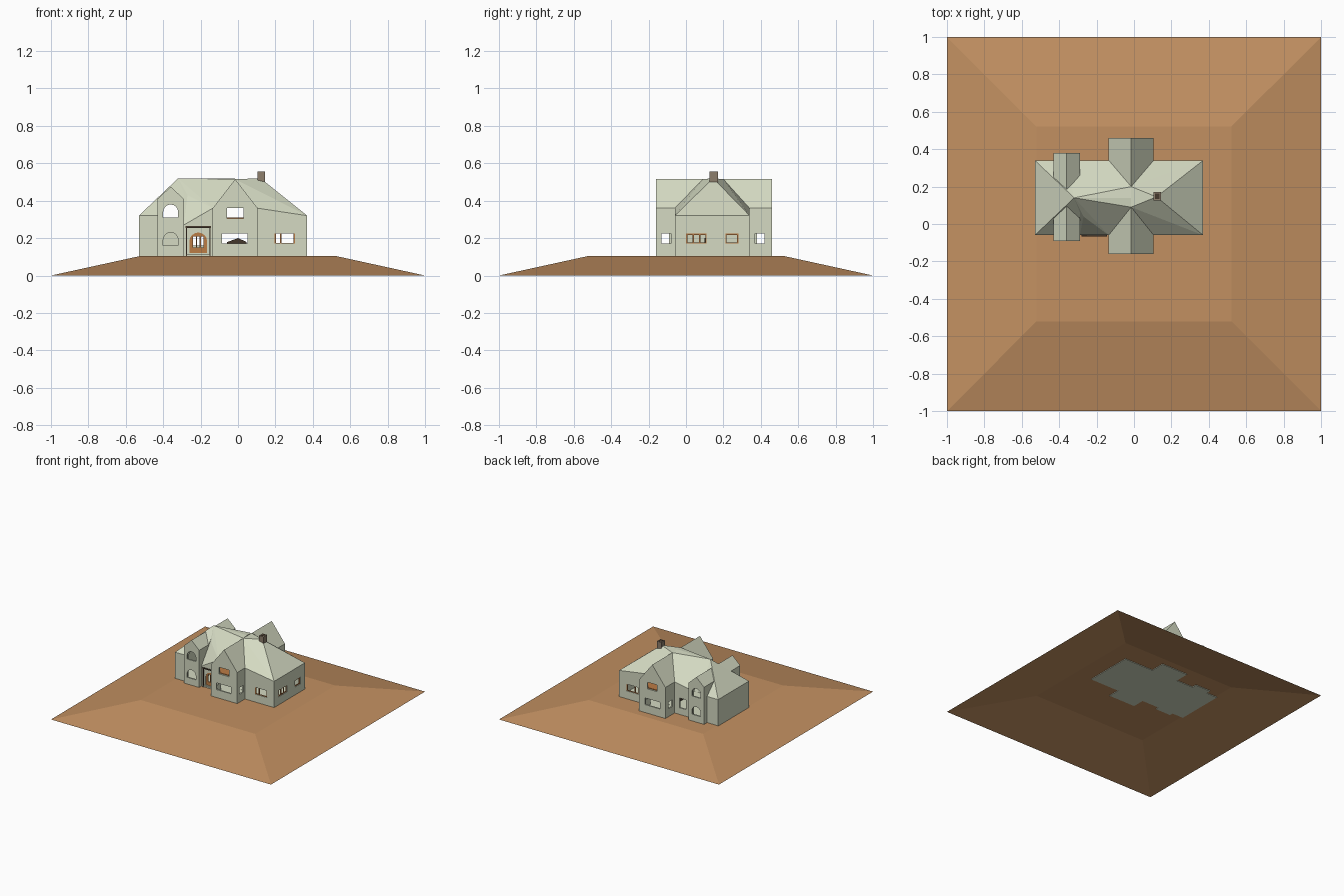
import bpy, bmesh, math

cube = bpy.data.objects.get("Cube")
if cube:
    bpy.data.objects.remove(cube, do_unlink=True)


def material(name, rgb):
    m = bpy.data.materials.new(name)
    m.use_nodes = True
    m.diffuse_color = (*rgb, 1)
    m.node_tree.nodes["Principled BSDF"].inputs["Base Color"].default_value = (*rgb, 1)
    return m


PALE = material("pale sage plaster", (0.66, 0.70, 0.54))
EARTH = material("tan earth", (0.54, 0.28, 0.12))
WOOD = material("orange wood", (0.50, 0.20, 0.06))
DARK = material("dark brown wood", (0.06, 0.04, 0.025))
STONE = material("chimney stone", (0.27, 0.21, 0.15))

Z0, T = 0.1, 0.012          # house base and wall thickness
FRONT, BACK, MID = -0.06, 0.34, 0.14


def hull(name, points, mat=None, inset=0):
    """Convex solid round the points, optionally shrunk by a wall thickness."""
    bm = bmesh.new()
    for p in points:
        bm.verts.new(p)
    res = bmesh.ops.convex_hull(bm, input=bm.verts)
    loose = [v for v in bm.verts if not v.link_faces]
    bmesh.ops.delete(bm, geom=loose, context='VERTS')
    bmesh.ops.recalc_face_normals(bm, faces=bm.faces)
    bmesh.ops.dissolve_limit(bm, angle_limit=0.01, verts=bm.verts, edges=bm.edges)
    if inset:
        bm.normal_update()
        moves = [(v, v.normal * inset * min(v.calc_shell_factor(), 2.0)) for v in bm.verts]
        for v, d in moves:
            v.co -= d
    me = bpy.data.meshes.new(name)
    bm.to_mesh(me)
    bm.free()
    ob = bpy.data.objects.new(name, me)
    bpy.context.collection.objects.link(ob)
    if mat:
        me.materials.append(mat)
    return ob


def box(name, xs, ys, zs, mat=None):
    return hull(name, [(x, y, z) for x in xs for y in ys for z in zs], mat)


def arch(name, xs, ys, zs, mat=None):
    """Block with a half-round top."""
    cx, r = sum(xs) / 2, (xs[1] - xs[0]) / 2
    pts = [(x, y, zs[0]) for x in xs for y in ys]
    for i in range(9):
        a = math.pi * i / 8
        pts += [(cx + r * math.cos(a), y, zs[1] - r + r * math.sin(a)) for y in ys]
    return hull(name, pts, mat)


def combine(target, tool, operation):
    mod = target.modifiers.new("cut", 'BOOLEAN')
    mod.operation, mod.solver, mod.object = operation, 'EXACT', tool
    bpy.context.view_layer.objects.active = target
    bpy.ops.object.modifier_apply(modifier=mod.name)
    bpy.data.objects.remove(tool, do_unlink=True)


def base(x0, x1):
    return [(x, y, Z0) for x in (x0, x1) for y in (FRONT, BACK)]


def gable(x0, x1, y0, y1, eave, ridge):
    return [(x, y, z) for x in (x0, x1) for y in (y0, y1) for z in (Z0, eave)] + \
           [((x0 + x1) / 2, y, ridge) for y in (y0, y1)]


# Earth mound, open underneath
bm = bmesh.new()
rings = [[bm.verts.new((sx * s, sy * s, z)) for sx, sy in ((-1, -1), (1, -1), (1, 1), (-1, 1))]
         for s, z in ((1, 0), (0.52, 0.105))]
bm.faces.new(rings[1])
for i in range(4):
    j = (i + 1) % 4
    bm.faces.new((rings[0][i], rings[0][j], rings[1][j], rings[1][i]))
me = bpy.data.meshes.new("earth_mound")
bm.to_mesh(me)
bm.free()
me.materials.append(EARTH)
bpy.context.collection.objects.link(bpy.data.objects.new("earth_mound", me))

# House volumes
hip_end = base(-0.53, -0.29) + [(x, y, 0.32) for x in (-0.53, -0.29) for y in (FRONT, BACK)] \
    + [(-0.32, MID, 0.52), (-0.29, MID, 0.52)]
porch_wing = base(-0.29, -0.015) + [
    (-0.36, 0.04, Z0), (-0.36, BACK, Z0), (-0.36, BACK, 0.32),
    (-0.29, FRONT, 0.27), (-0.135, FRONT, 0.36), (-0.27, 0.04, 0.43),
    (-0.32, MID, 0.52), (-0.015, MID, 0.52), (-0.015, 0.09, 0.515),
    (-0.015, 0.2, 0.515), (-0.135, BACK, 0.36)]
side_wing = base(-0.015, 0.37) + [(0.12, 0.145, 0.52)]
for y, top in ((FRONT, 0.09), (BACK, 0.2)):
    side_wing += [(0.37, y, 0.32), (0.105, y, 0.36), (-0.015, top, 0.515)]
cross_gable = gable(-0.135, 0.105, -0.16, 0.46, 0.36, 0.515)
tower_gable = gable(-0.43, -0.29, -0.09, 0.38, 0.41, 0.475)
volumes = [cross_gable, tower_gable, hip_end, porch_wing, side_wing]

house = hull("house_walls_and_roof", volumes[0], PALE)
for v in volumes[1:]:
    combine(house, hull("volume", v), 'UNION')
rooms = hull("rooms", volumes[0], None, T)
for v in volumes[1:]:
    combine(rooms, hull("room", v, None, T), 'UNION')
combine(house, rooms, 'DIFFERENCE')

# Window and door openings; long cutters open both opposite walls
ALL_Y, SILL = (-0.3, 0.6), (0.17, 0.225)
openings = [
    (arch, (-0.4, -0.32), ALL_Y, (0.31, 0.38)),
    (arch, (-0.4, -0.32), ALL_Y, (0.16, 0.23)),
    (box, (-0.06, 0.03), ALL_Y, (0.305, 0.36)),
    (box, (-0.085, 0.05), ALL_Y, SILL),
    (box, (0.195, 0.305), ALL_Y, SILL),
    (box, (-0.2, 0.2), (-0.13, -0.08), SILL),
    (box, (-0.2, 0.2), (0.37, 0.42), SILL),
    (box, (0.32, 0.45), (0.0, 0.11), SILL),
    (box, (0.32, 0.45), (0.21, 0.28), SILL),
    (box, (-0.24, -0.18), (0.3, 0.45), (0.16, 0.24)),
    (box, (-0.275, -0.15), (-0.1, -0.035), (0.115, 0.255)),
]
for shape, xs, ys, zs in openings:
    combine(house, shape("opening", xs, ys, zs), 'DIFFERENCE')

# Recessed porch: door surround with an arched opening, mullions and lintel
surround = box("door_surround", (-0.273, -0.152), (-0.05, -0.042), (0.115, 0.253), PALE)
combine(surround, arch("opening", (-0.26, -0.165), (-0.1, 0), (0.12, 0.23)), 'DIFFERENCE')
door = arch("arched_door", (-0.26, -0.165), (-0.046, -0.038), (0.12, 0.23), WOOD)
combine(door, box("opening", (-0.24, -0.185), (-0.1, 0), (0.15, 0.21)), 'DIFFERENCE')
for x in (-0.225, -0.205):
    box("door_bar", (x, x + 0.006), (-0.045, -0.039), (0.15, 0.21), WOOD)
box("porch_lintel", (-0.28, -0.145), (-0.066, -0.05), (0.255, 0.264), DARK)
for x in (-0.278, -0.152):
    box("porch_post", (x, x + 0.006), (-0.064, -0.05), (0.105, 0.255), DARK)

# Wooden frames in the end wall and the side wing
F = 0.007
for y0, y1, bars in ((0.0, 0.11, (0.035, 0.07)), (0.21, 0.28, ())):
    for y in (y0, y1 - F, *bars):
        box("end_window_post", (0.358, 0.366), (y, y + F), SILL, WOOD)
    for z in (0.17, 0.225 - F):
        box("end_window_rail", (0.359, 0.365), (y0, y1), (z, z + F), WOOD)
for y in (FRONT + 0.004, BACK - 0.012):
    for x in (0.195, 0.225, 0.298):
        box("wing_window_post", (x, x + F), (y, y + 0.008), SILL, WOOD)
    box("wing_window_rail", (0.195, 0.305), (y, y + 0.008), (0.17, 0.174), WOOD)

# Interior parts seen through the openings
box("upper_floor", (-0.12, 0.09), (-0.145, 0.445), (0.295, 0.309), WOOD)
box("tower_partition", (-0.416, -0.304), (0.13, 0.14), (0.112, 0.29), PALE)
hull("stair", [(x, y, z) for y in (0.1, 0.18) for x, z in
               ((-0.06, 0.112), (-0.06, 0.178), (0.0, 0.2), (0.045, 0.18), (0.045, 0.112))], DARK)

# Chimney
box("chimney", (0.105, 0.145), (0.125, 0.17), (0.42, 0.555), STONE)
box("chimney_flue", (0.113, 0.137), (0.133, 0.162), (0.554, 0.557), DARK)
